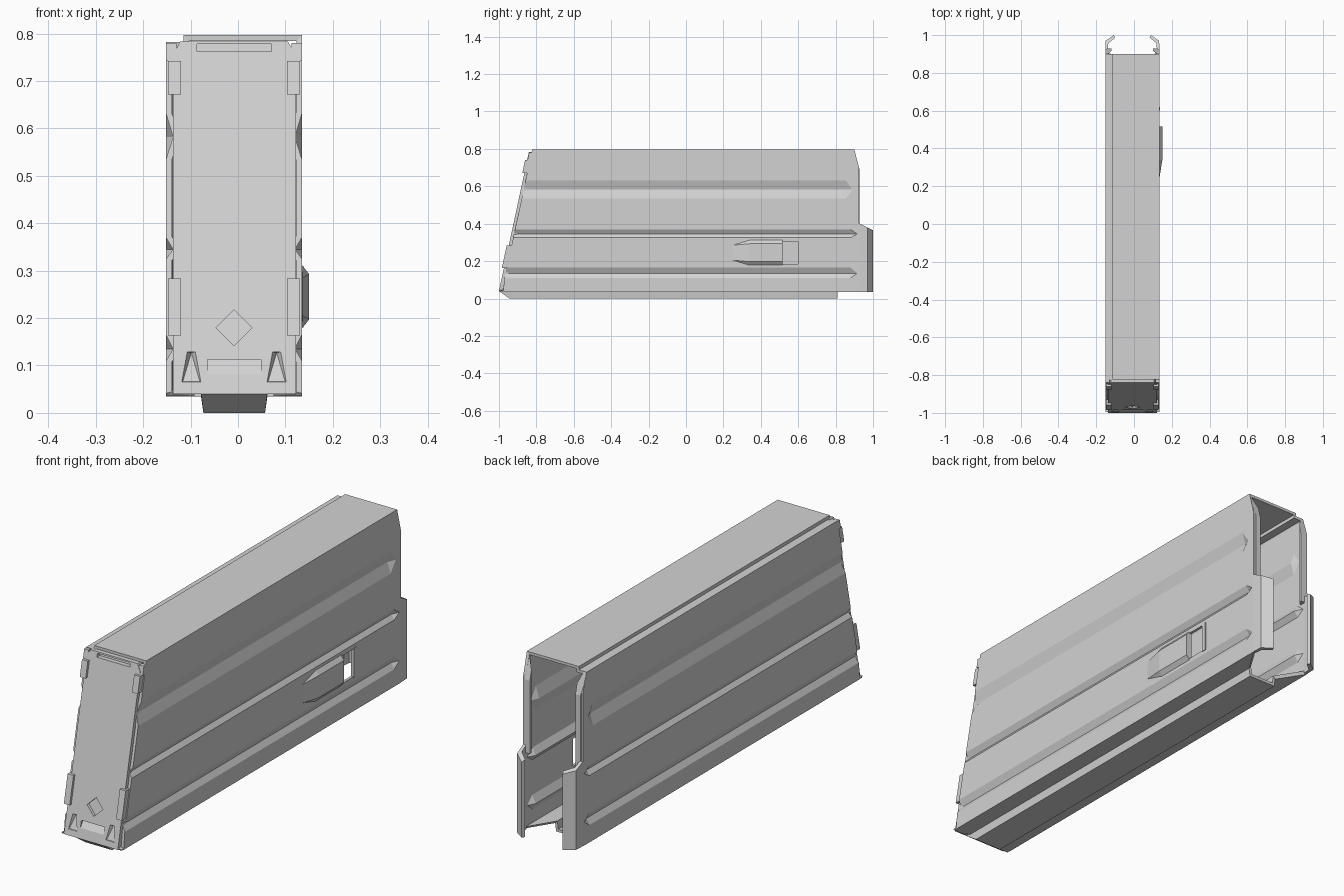
import bpy, bmesh
from mathutils import Vector

if "Cube" in bpy.data.objects:
    bpy.data.objects.remove(bpy.data.objects["Cube"])

L, R, CX, T = -0.152, 0.135, -0.0085, 0.012   # side planes, centre line, wall thickness
grey = bpy.data.materials.new("light_grey")
grey.diffuse_color = (0.65, 0.65, 0.65, 1)
grey.use_nodes = True
grey.node_tree.nodes["Principled BSDF"].inputs["Base Color"].default_value = grey.diffuse_color


def front(z):
    """y of the sloping front face at height z"""
    return -1.0 + (0.215 * (z - 0.04) if z > 0.04 else 1.4 * (0.04 - z))


def finish(name, bm):
    bmesh.ops.remove_doubles(bm, verts=bm.verts, dist=1e-5)
    bmesh.ops.recalc_face_normals(bm, faces=bm.faces)
    me = bpy.data.meshes.new(name)
    bm.to_mesh(me)
    bm.free()
    me.materials.append(grey)
    ob = bpy.data.objects.new(name, me)
    bpy.context.collection.objects.link(ob)
    return ob


def hull(name, pts):
    bm = bmesh.new()
    for p in pts:
        bm.verts.new(p)
    bmesh.ops.convex_hull(bm, input=bm.verts)
    return finish(name, bm)


def slab(name, outline, d0, d1):
    """Plate parallel to the sloping front; outline in x, z, depth d0 to d1"""
    return hull(name, [(x, front(z) + d, z) for x, z in outline for d in (d0, d1)])


def prism(name, plan, z0, ztop):
    bm = bmesh.new()
    lo = [bm.verts.new((x, y, z0)) for x, y in plan]
    hi = [bm.verts.new((x, y, ztop(y))) for x, y in plan]
    bm.faces.new(lo)
    bm.faces.new(hi)
    n = len(plan)
    for i in range(n):
        j = (i + 1) % n
        bm.faces.new((lo[i], lo[j], hi[j], hi[i]))
    return finish(name, bm)


def cut(ob, cutter):
    mod = ob.modifiers.new("cut", 'BOOLEAN')
    mod.operation, mod.solver, mod.object = 'DIFFERENCE', 'EXACT', cutter
    bpy.context.view_layer.objects.active = ob
    bpy.ops.object.modifier_apply(modifier=mod.name)
    bpy.data.objects.remove(cutter)


def rect(x0, x1, z0, z1):
    return [(x0, z0), (x1, z0), (x1, z1), (x0, z1)]


# Shell cross-section: (x, z, end y, groove (middle z, tip y) or None)
GROOVES = [(0.11, 0.135, 0.165, 0.915), (0.325, 0.345, 0.37, 0.915), (0.535, 0.582, 0.632, 0.89)]


def wall(x, inward, ztop):
    pts = [(x, 0.035, 0.925, None)]
    for lo, mid, hi, tip in GROOVES:
        for z, dx in ((lo, 0), (mid, 0.015 * inward), (hi, 0)):
            pts.append((x + dx, z, 0.925, (mid, tip, x)))
    return pts + [(x, 0.70, 0.925, None), (x, ztop, 0.90, None)]


profile = [(-0.073, 0, 0.81, None), (0.057, 0, 0.81, None), (0.062, 0.035, 0.81, None)]
profile += wall(R, -1, 0.797)
profile += [(-0.115, 0.797, 0.90, None), (-0.115, 0.782, 0.90, None)]
profile += wall(L, 1, 0.782)[::-1]
profile += [(-0.078, 0.035, 0.81, None)]
N = len(profile)


def inset(i):
    """Mitred inward offset of a profile point"""
    a, b, c = (Vector(profile[k % N][:2]) for k in (i - 1, i, i + 1))
    d1, d2 = (b - a).normalized(), (c - b).normalized()
    n1, n2 = Vector((-d1.y, d1.x)), Vector((-d2.y, d2.x))
    return b + (n1 + n2) * (T / (1 + n1.dot(n2)))


# Hollow shell lofted from the front edge to the open back
bm = bmesh.new()
rings = []
for s in range(4):
    outer, inner = [], []
    for i, (x, z, end, g) in enumerate(profile):
        q = inset(i)
        y = (front(z) + 0.015, end - 0.065, end - 0.02, end)[s]
        o, n = (x, z), (q.x, q.y)
        if g and s:
            y = (0, g[1] - 0.035, g[1], end)[s]
            if s > 1:                       # groove closes to a point
                o = (g[2], g[0])
                n = (g[2] + (T if g[2] < 0 else -T), g[0])
        outer.append(bm.verts.new((o[0], y, o[1])))
        inner.append(bm.verts.new((n[0], y, n[1])))
    rings.append((outer, inner))
for i in range(N):
    j = (i + 1) % N
    for k in (0, 1):
        for a, b in zip(rings, rings[1:]):
            bm.faces.new((a[k][i], a[k][j], b[k][j], b[k][i]))
    for o, n in (rings[0], rings[-1]):
        bm.faces.new((o[i], o[j], n[j], n[i]))
shell = finish("shell", bm)

# Window behind the latch
cut(shell, hull("window_cutter", [(x, y, z) for x in (R - 0.04, R + 0.04)
                                  for y in (0.515, 0.60) for z in (0.185, 0.305)]))

# Side latch with a ramped nose, and the window's rear bar
ramp = [(x, 0.25, z) for x in (R - 0.006, R + 0.001) for z in (0.205, 0.285)]
body = [(x, y, z) for y in (0.34, 0.515)
        for x, z in ((R - 0.006, 0.178), (R - 0.006, 0.312), (R, 0.178), (R, 0.312),
                     (0.15, 0.197), (0.15, 0.293))]
hull("side_latch", ramp + body)
hull("window_bar", [(x, y, z) for x in (R - 0.01, R + 0.003)
                    for y in (0.60, 0.62) for z in (0.18, 0.31)])

# Front plate with recesses
plate = slab("front_plate", [(-0.137, 0.04), (0.122, 0.04), (0.122, 0.755), (0.105, 0.784),
                             (-0.122, 0.784), (-0.137, 0.755)], 0, 0.03)
cut(plate, slab("slot_cutter", rect(-0.087, 0.071, 0.762, 0.778), -0.01, 0.02))
cut(plate, slab("diamond_cutter", [(CX - 0.038, 0.18), (CX, 0.142), (CX + 0.038, 0.18),
                                   (CX, 0.218)], -0.01, 0.012))
cut(plate, hull("centre_cutter", [(x, front(z) + d, z) for x in (-0.064, 0.048)
                                  for z, d in ((0.078, -0.002), (0.113, -0.01), (0.113, 0.014))]))
for x in (CX - 0.09, CX + 0.09):
    rim = [(x - 0.023, 0.064), (x + 0.023, 0.064), (x + 0.011, 0.129), (x - 0.011, 0.129)]
    pts = [(px, front(z) - 0.004, z) for px, z in rim]
    pts += [(x + s * 0.018, front(0.066) + 0.003, 0.066) for s in (-1, 1)]
    pts += [(x, front(0.127) + 0.014, 0.127)]
    cut(plate, hull("wedge_cutter", pts))

# Nose closing the bottom rail
slab("rail_nose", [(-0.073, 0), (0.057, 0), (0.062, 0.04), (-0.078, 0.04)], 0, 0.025)

for side in (-1, 1):
    tag = "left" if side < 0 else "right"

    def X(d):
        """x at distance d inside the side wall"""
        return R - d if side > 0 else L + d

    # Clips gripping the front plate edges
    slab("lower_clip_" + tag, rect(X(0.004), X(0.032), 0.163, 0.283), -0.011, 0.02)
    slab("upper_clip_" + tag, rect(X(0.004), X(0.032), 0.672, 0.742), -0.011, 0.02)
    slab("top_clip_" + tag, rect(X(0.0), X(0.022), 0.742, 0.780), 0.002, 0.02)
    slab("bottom_lip_" + tag, [(X(0), 0.036), (X(0.06), 0.036), (X(0.06), 0.045),
                               (X(0.03), 0.05), (X(0), 0.042)], 0.004, 0.03)
    # Narrow flange on the upper back edge
    prism("upper_flange_" + tag,
          [(X(0.001), 0.90), (X(0.001), 0.917), (X(0.01), 0.928), (X(0.034), 0.928),
           (X(0.034), 0.917), (X(0.014), 0.90)],
          0.37, lambda y: min(0.78, 0.70 + (0.925 - y) * 4))
    # Wide wing on the lower back edge, bent inward
    prism("lower_wing_" + tag,
          [(X(0), 0.924), (X(0.002), 0.97), (X(0.045), 1.0), (X(0.052), 0.986),
           (X(0.016), 0.957), (X(0.014), 0.924)],
          0.036, lambda y: 0.40 - 0.5 * (y - 0.93))
